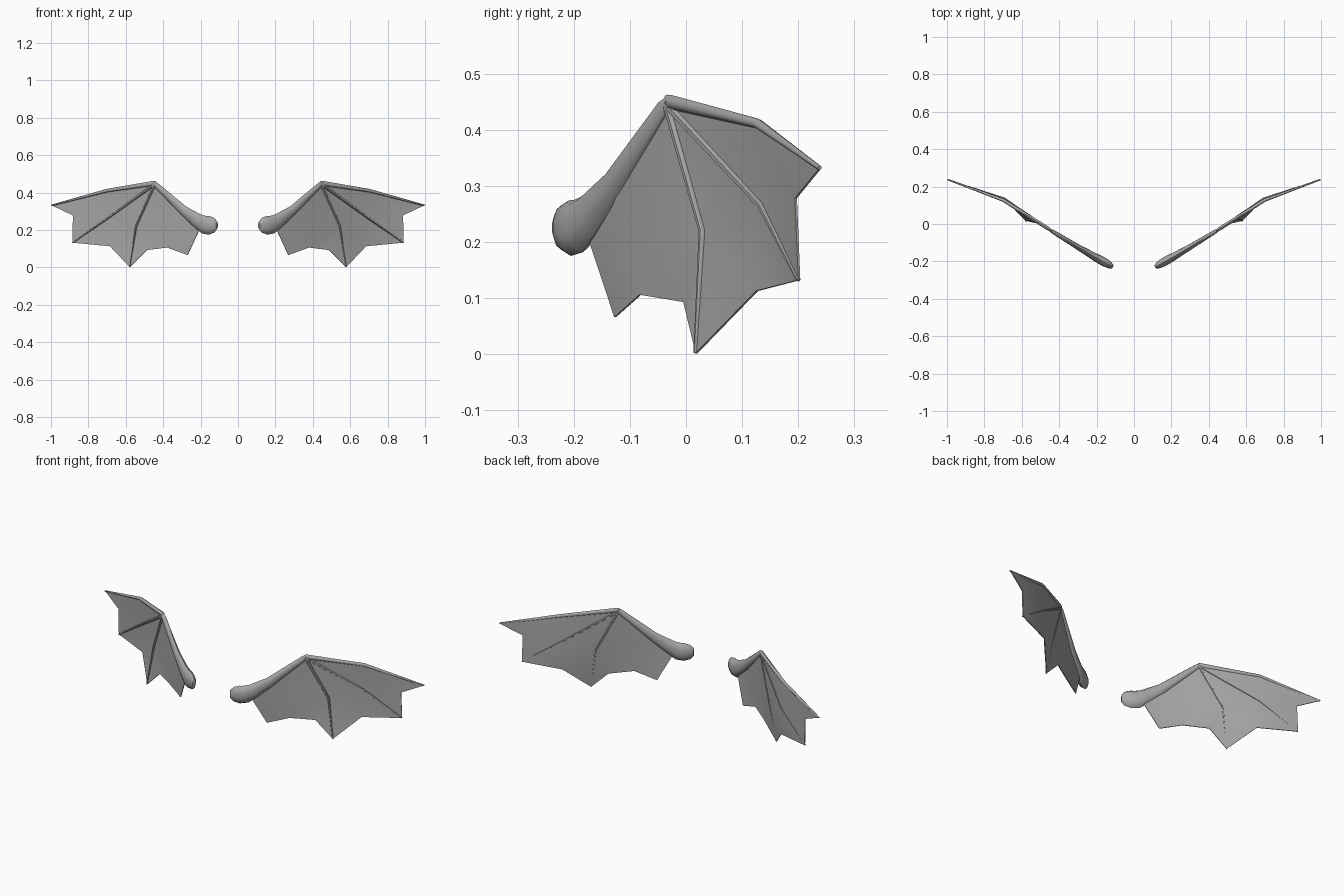
import bpy, bmesh, math
from mathutils import Vector

if "Cube" in bpy.data.objects:
    bpy.data.objects.remove(bpy.data.objects["Cube"])

NORMAL = Vector((0.515, -0.857, 0)).normalized()   # facing direction of the wing

# Dark grey skin
skin = bpy.data.materials.new("dark_grey_skin")
skin.diffuse_color = (0.38, 0.38, 0.38, 1)
skin.use_nodes = True
skin.node_tree.nodes["Principled BSDF"].inputs["Base Color"].default_value = skin.diffuse_color


def finish(name, bm):
    """Turn a bmesh into an object, mirrored to the other wing across x = 0."""
    bmesh.ops.recalc_face_normals(bm, faces=bm.faces)
    me = bpy.data.meshes.new(name)
    bm.to_mesh(me)
    bm.free()
    me.materials.append(skin)
    ob = bpy.data.objects.new(name, me)
    bpy.context.collection.objects.link(ob)
    bpy.context.view_layer.objects.active = ob
    ob.select_set(True)
    bpy.ops.object.shade_smooth_by_angle(angle=math.radians(50))
    ob.select_set(False)
    mirror = ob.modifiers.new("other_wing", "MIRROR")
    mirror.use_mirror_merge = False
    return ob


def bone(name, stations, sides):
    """Loft elliptical rings; each station is (centre, in-plane radius, thickness radius)."""
    bm = bmesh.new()
    pts = [Vector(s[0]) for s in stations]
    rings = []
    for i, (_, r, t) in enumerate(stations):
        d = (pts[min(i + 1, len(pts) - 1)] - pts[max(i - 1, 0)]).normalized()
        across = NORMAL.cross(d).normalized()
        out = d.cross(across)
        rings.append([bm.verts.new(pts[i] + across * r * math.cos(a) + out * t * math.sin(a))
                      for a in (2 * math.pi * k / sides for k in range(sides))])
    for a, b in zip(rings, rings[1:]):
        for k in range(sides):
            n = (k + 1) % sides
            bm.faces.new((a[k], a[n], b[n], b[k]))
    bm.faces.new(rings[0])
    bm.faces.new(rings[-1])
    return finish(name, bm)


# Shared landmarks of the right wing
P = {
    "wrist": (0.445, -0.034, 0.445),
    "lead_mid": (0.70, 0.128, 0.411), "lead_tip": (0.997, 0.238, 0.332),
    "notch_a": (0.883, 0.194, 0.278),
    "mid_knuckle": (0.695, 0.135, 0.264), "mid_tip": (0.885, 0.200, 0.132),
    "notch_b": (0.685, 0.125, 0.113),
    "low_knuckle": (0.545, 0.030, 0.220), "low_tip": (0.58, 0.017, 0.002),
    "notch_c": (0.487, -0.005, 0.093), "notch_d": (0.38, -0.083, 0.106),
    "inner_tip": (0.27, -0.128, 0.066),
    "arm_root": (0.205, -0.174, 0.205), "elbow": (0.292, -0.130, 0.300),
}

# Arm with rounded, flattened shoulder, narrowing to a pointed wrist
bone("wing_arm", [
    ((0.113, -0.231, 0.226), 0.022, 0.010),
    ((0.127, -0.222, 0.226), 0.040, 0.018),
    ((0.155, -0.206, 0.225), 0.050, 0.024),
    ((0.180, -0.192, 0.228), 0.049, 0.024),
    ((0.215, -0.173, 0.248), 0.040, 0.021),
    ((0.290, -0.129, 0.303), 0.027, 0.016),
    ((0.436, -0.040, 0.439), 0.015, 0.011),
    ((0.448, -0.032, 0.455), 0.006, 0.005),
], 10)

# Three finger bones: leading edge, middle, lower
bone("leading_finger", [((0.440, -0.035, 0.456), 0.007, 0.005),
                        ((0.455, -0.027, 0.449), 0.013, 0.010),
                        (P["lead_mid"], 0.009, 0.009),
                        (P["lead_tip"], 0.004, 0.004)], 8)
for name, knuckle, tip in (("middle_finger", "mid_knuckle", "mid_tip"),
                           ("lower_finger", "low_knuckle", "low_tip")):
    bone(name, [(P["wrist"], 0.008, 0.008), (P[knuckle], 0.006, 0.008),
                (P[tip], 0.003, 0.004)], 6)

# Thin membrane stretched between the bones
bm = bmesh.new()
v = {k: bm.verts.new(c) for k, c in P.items()}
for face in (("wrist", "lead_mid", "mid_knuckle"),
             ("lead_mid", "notch_a", "mid_knuckle"),
             ("lead_mid", "lead_tip", "notch_a"),
             ("mid_knuckle", "notch_a", "mid_tip"),
             ("wrist", "mid_knuckle", "low_knuckle"),
             ("mid_knuckle", "notch_b", "low_knuckle"),
             ("mid_knuckle", "mid_tip", "notch_b"),
             ("low_knuckle", "notch_b", "low_tip"),
             ("wrist", "low_knuckle", "elbow"),
             ("low_knuckle", "low_tip", "notch_c"),
             ("low_knuckle", "notch_c", "notch_d", "elbow"),
             ("elbow", "notch_d", "inner_tip", "arm_root")):
    bm.faces.new([v[k] for k in face])
bmesh.ops.recalc_face_normals(bm, faces=bm.faces)
bmesh.ops.solidify(bm, geom=bm.faces[:], thickness=0.004)   # real thickness keeps rims crisp
finish("wing_membrane", bm)
